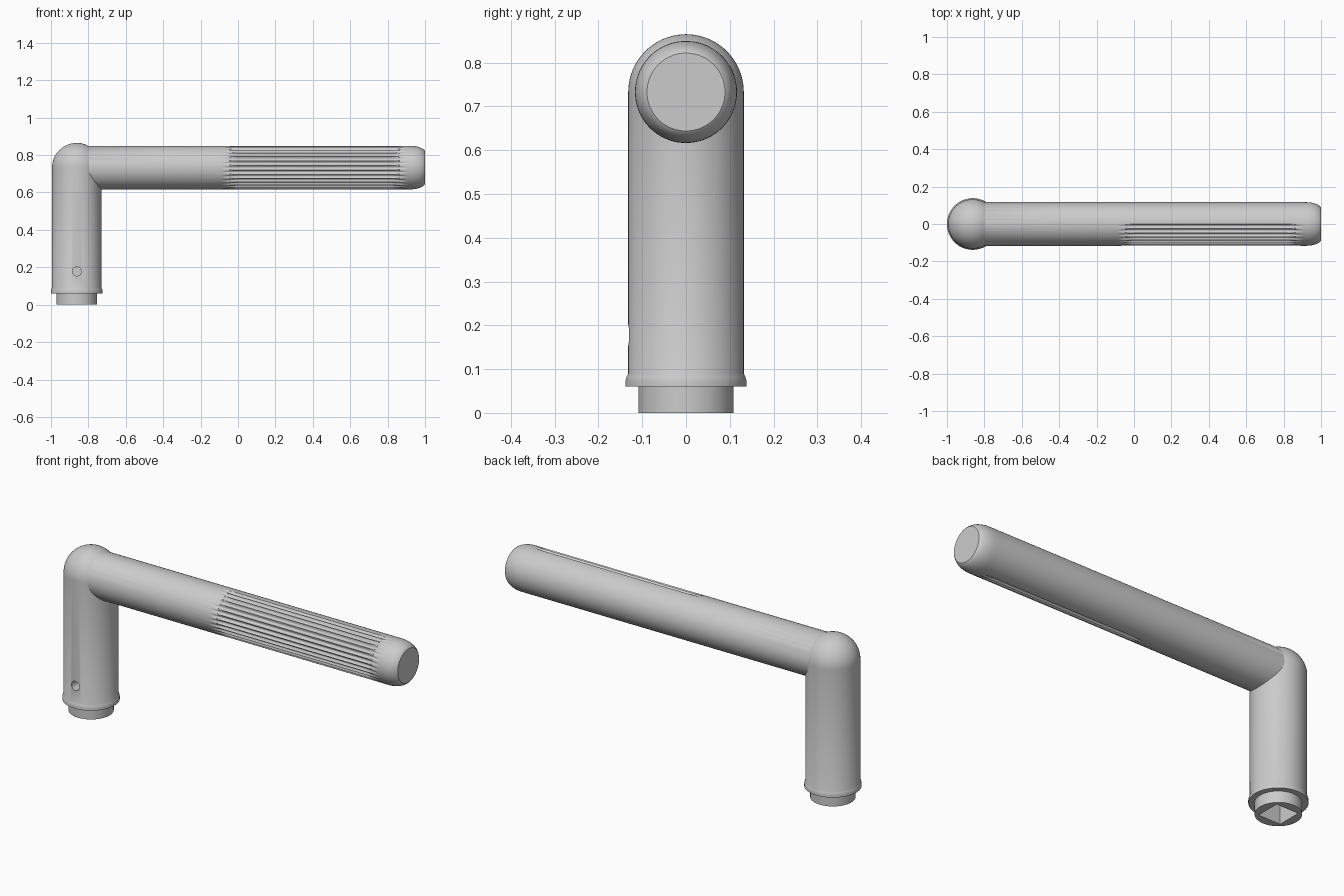
import bpy, bmesh, math
from mathutils import Vector

if "Cube" in bpy.data.objects:
    bpy.data.objects.remove(bpy.data.objects["Cube"])

PX, AXZ = -0.862, 0.733          # post axis x, handle axis z
POST_R, GRIP_R = 0.132, 0.1165
FLUTES, DEPTH = 15, 0.010


def skin(name, rings):
    """Closed solid through a list of equal-length point rings, capped at both ends."""
    bm = bmesh.new()
    loops = [[bm.verts.new(p) for p in ring] for ring in rings]
    n = len(loops[0])
    for a, b in zip(loops, loops[1:]):
        for i in range(n):
            j = (i + 1) % n
            bm.faces.new((a[i], a[j], b[j], b[i]))
    bm.faces.new(loops[0])
    bm.faces.new(loops[-1])
    bmesh.ops.recalc_face_normals(bm, faces=bm.faces)
    me = bpy.data.meshes.new(name)
    bm.to_mesh(me)
    bm.free()
    ob = bpy.data.objects.new(name, me)
    bpy.context.collection.objects.link(ob)
    return ob


def boolean(target, tool, operation):
    tool.hide_render = True
    mod = target.modifiers.new(operation, 'BOOLEAN')
    mod.operation, mod.object, mod.solver = operation, tool, 'EXACT'
    bpy.context.view_layer.objects.active = target
    bpy.ops.object.modifier_apply(modifier=mod.name)
    bpy.data.objects.remove(tool)


# Post: spigot, collar, shaft and domed top
profile = [(0, 0.109), (0.06, 0.109), (0.06, 0.138), (0.074, 0.138),
           (0.082, 0.136), (0.09, POST_R)]
for i in range(21):
    a = math.radians(89.3) * i / 20
    profile.append((AXZ + POST_R * math.sin(a), POST_R * math.cos(a)))
SIDES = 80
post = skin("crank_handle", [
    [Vector((PX + r * math.cos(t), r * math.sin(t), z))
     for t in (2 * math.pi * i / SIDES for i in range(SIDES))]
    for z, r in profile])

# Grip: cylinder with finger flutes on the front half and a rounded end
STEPS = 8
front = [math.pi * i / (FLUTES * STEPS) for i in range(FLUTES * STEPS)]
back = [math.pi + math.pi * i / 40 for i in range(40)]


def flute(i, x):
    """Depth of the flutes at front step i; runs out to a point at both ends."""
    u = 2 * (i % STEPS) / STEPS - 1
    ramp = min(1, max(0, (x + 0.09) / 0.09), max(0, (0.91 - x) / 0.09))
    return max(0, DEPTH * (ramp - u * u))


stations = [(PX, GRIP_R), (-0.4, GRIP_R)]
stations += [(-0.09 + 0.009 * i, GRIP_R) for i in range(11)]
stations += [(0.4, GRIP_R)]
stations += [(0.82 + 0.009 * i, GRIP_R) for i in range(11)]
for i in range(1, 11):                      # rounded end, flat at x = 1
    s = i / 10
    stations.append((0.92 + 0.08 * math.sin(s * 1.3) / math.sin(1.3),
                     GRIP_R - 0.0275 * (1 - math.cos(s * 1.3)) / (1 - math.cos(1.3))))
rings = []
for x, r in stations:
    radii = [r - flute(i, x) for i in range(len(front))] + [r] * len(back)
    rings.append([Vector((x, -q * math.sin(t), AXZ + q * math.cos(t)))
                  for q, t in zip(radii, front + back)])
grip = skin("grip", rings)
boolean(post, grip, 'UNION')

# Square drive socket in the underside
h = 0.064
socket = skin("socket_cutter", [
    [Vector((PX + sx * h, sy * h, z)) for sx, sy in ((-1, -1), (1, -1), (1, 1), (-1, 1))]
    for z in (-0.05, 0.26)])
boolean(post, socket, 'DIFFERENCE')

# Set-screw hole in the front, opening into the socket
hole = skin("screw_cutter", [
    [Vector((PX + 0.024 * math.cos(t), y, 0.178 + 0.024 * math.sin(t)))
     for t in (2 * math.pi * i / 32 for i in range(32))]
    for y in (-0.2, -0.03)])
boolean(post, hole, 'DIFFERENCE')

bpy.ops.object.select_all(action='DESELECT')
post.select_set(True)
bpy.context.view_layer.objects.active = post
bpy.ops.object.shade_smooth_by_angle(angle=math.radians(28))
